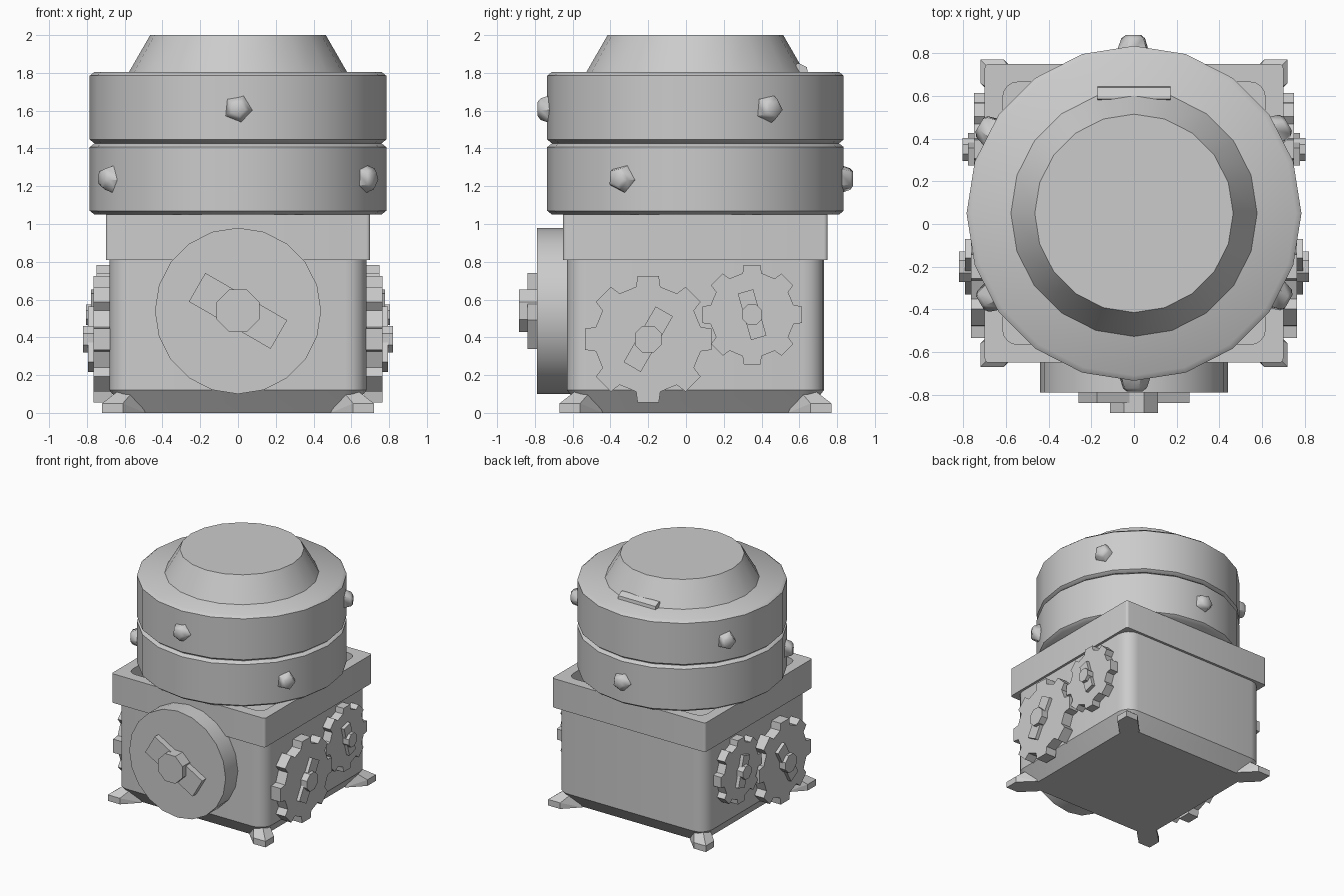
import bpy, bmesh
from math import sin, cos, pi, radians
from mathutils import Vector

if "Cube" in bpy.data.objects:
    bpy.data.objects.remove(bpy.data.objects["Cube"])

CY = 0.05  # y centre of the main body and drum


def finish(name, bm, smooth=30, mirror=(False, False, False), centre=None):
    bmesh.ops.recalc_face_normals(bm, faces=bm.faces)
    me = bpy.data.meshes.new(name)
    bm.to_mesh(me)
    bm.free()
    ob = bpy.data.objects.new(name, me)
    bpy.context.collection.objects.link(ob)
    bpy.ops.object.select_all(action='DESELECT')
    ob.select_set(True)
    bpy.context.view_layer.objects.active = ob
    if smooth:
        bpy.ops.object.shade_smooth_by_angle(angle=radians(smooth))
    if any(mirror):
        m = ob.modifiers.new("mirror", 'MIRROR')
        m.use_axis = mirror
    if centre:
        ob.location = centre
    return ob


def loft(name, rings, **kw):
    """Skin a closed solid through rings of equal point count."""
    bm = bmesh.new()
    vs = [[bm.verts.new(p) for p in r] for r in rings]
    n = len(vs[0])
    for a, b in zip(vs, vs[1:]):
        for i in range(n):
            j = (i + 1) % n
            bm.faces.new((a[i], a[j], b[j], b[i]))
    bm.faces.new(vs[0])
    bm.faces.new(vs[-1])
    return finish(name, bm, **kw)


def place(pts, axis, d):
    """Lay a 2D outline on the plane at depth d along an axis."""
    f = {'x': lambda p, q: (d, p, q), 'y': lambda p, q: (p, d, q), 'z': lambda p, q: (p, q, d)}[axis]
    return [f(p, q) for p, q in pts]


def ngon(r, n, c=(0, 0), start=0.0):
    return [(c[0] + r * cos(start + 2 * pi * i / n), c[1] + r * sin(start + 2 * pi * i / n)) for i in range(n)]


def round_rect(h, r, seg=4):
    pts = []
    for k, (sx, sy) in enumerate(((1, 1), (-1, 1), (-1, -1), (1, -1))):
        for i in range(seg + 1):
            a = k * pi / 2 + i * pi / 2 / seg
            pts.append((sx * (h - r) + r * cos(a), CY + sy * (h - r) + r * sin(a)))
    return pts


def bar(length, width, angle, c):
    u = Vector((cos(angle), sin(angle))) * length / 2
    v = Vector((-sin(angle), cos(angle))) * width / 2
    return [tuple(Vector(c) + s * u + t * v) for s, t in ((1, 1), (-1, 1), (-1, -1), (1, -1))]


def gear(tip, root, n, c):
    pts = []
    for i in range(n):
        for r, a in ((root, -13), (tip, -9.5), (tip, 9.5), (root, 13)):
            t = 2 * pi * i / n + radians(a)
            pts.append((c[0] + r * cos(t), c[1] + r * sin(t)))
    return pts


def prism(name, pts, axis, a, b, **kw):
    return loft(name, [place(pts, axis, a), place(pts, axis, b)], **kw)


# Box body with tapered underside
loft("body", [place(round_rect(h, r), 'z', z) for h, r, z in
              ((0.59, 0.05, 0), (0.68, 0.11, 0.12), (0.68, 0.11, 0.82))])

# Collar with recessed top
loft("collar", [place(round_rect(h, r), 'z', z) for h, r, z in
                ((0.70, 0.02, 0.81), (0.70, 0.02, 1.05), (0.615, 0.07, 1.05), (0.615, 0.07, 0.88))])

# Corner feet, one hull mirrored to four
bm = bmesh.new()
for p in [(.72, .72, 0), (.61, .72, 0), (.72, .61, 0), (.49, .60, 0), (.60, .49, 0),
          (.72, .72, .05), (.61, .72, .05), (.72, .61, .05),
          (.63, .63, .12), (.55, .63, .12), (.63, .55, .12)]:
    bm.verts.new(p)
bmesh.ops.convex_hull(bm, input=bm.verts)
finish("corner_feet", bm, smooth=0, mirror=(True, True, False), centre=(0, CY, 0))

# Two stacked drum rings with bevelled rims
for name, z0, z1 in (("lower_drum", 1.05, 1.427), ("upper_drum", 1.427, 1.805)):
    loft(name, [place(ngon(r, 20, (0, CY), -pi / 2), 'z', z) for r, z in
                ((0.76, z0), (0.785, z0 + .02), (0.785, z1 - .02), (0.76, z1))], smooth=50)

# Tapered lid and its rear tab
loft("lid", [place(ngon(r, 20, (0, CY), -pi / 2), 'z', z) for r, z in ((0.58, 1.80), (0.465, 2.0))])
prism("lid_tab", [(0.57, 1.80), (0.585, 1.85), (0.60, 1.85), (0.64, 1.83), (0.645, 1.80)],
      'x', -0.17, 0.17, smooth=0)

# Five-sided studs, three around each drum ring
for row, z, first in (("upper", 1.61, -90), ("lower", 1.24, 90)):
    for k in range(3):
        a = radians(first + 120 * k)
        out, side = Vector((cos(a), sin(a), 0)), Vector((-sin(a), cos(a), 0))
        rings = [[Vector((0, CY, z)) + out * d + side * p + Vector((0, 0, q))
                  for p, q in ngon(r, 5, start=-0.1)] for d, r in ((0.74, 0.088), (0.82, 0.06), (0.835, 0.04))]
        loft(f"{row}_stud_{k + 1}", rings, smooth=60)

# Front wheel with crossbar and hub
c = (0, 0.54)
prism("front_wheel", ngon(0.44, 20, c, pi / 2), 'y', -0.60, -0.79)
prism("front_crossbar", bar(0.50, 0.175, radians(-30), c), 'y', -0.78, -0.84, smooth=0)
prism("front_hub", ngon(0.122, 8, c, pi / 8), 'y', -0.78, -0.885, smooth=0)

# Side gears, mirrored to both sides
both = (True, False, False)
for name, c, tip, root, x, hub, blen, bwid, ang in (
        ("large_gear", (-0.20, 0.39), 0.34, 0.285, 0.765, 0.077, 0.34, 0.105, 60),
        ("small_gear", (0.35, 0.52), 0.267, 0.225, 0.75, 0.058, 0.255, 0.085, -74)):
    prism(name, gear(tip, root, 8, c), 'x', 0.67, x, smooth=0, mirror=both)
    prism(name + "_bar", bar(blen, bwid, radians(ang), c), 'x', x - .02, x + .028, smooth=0, mirror=both)
    prism(name + "_hub", ngon(hub, 8, c, pi / 8), 'x', x - .02, x + .055, smooth=0, mirror=both)
